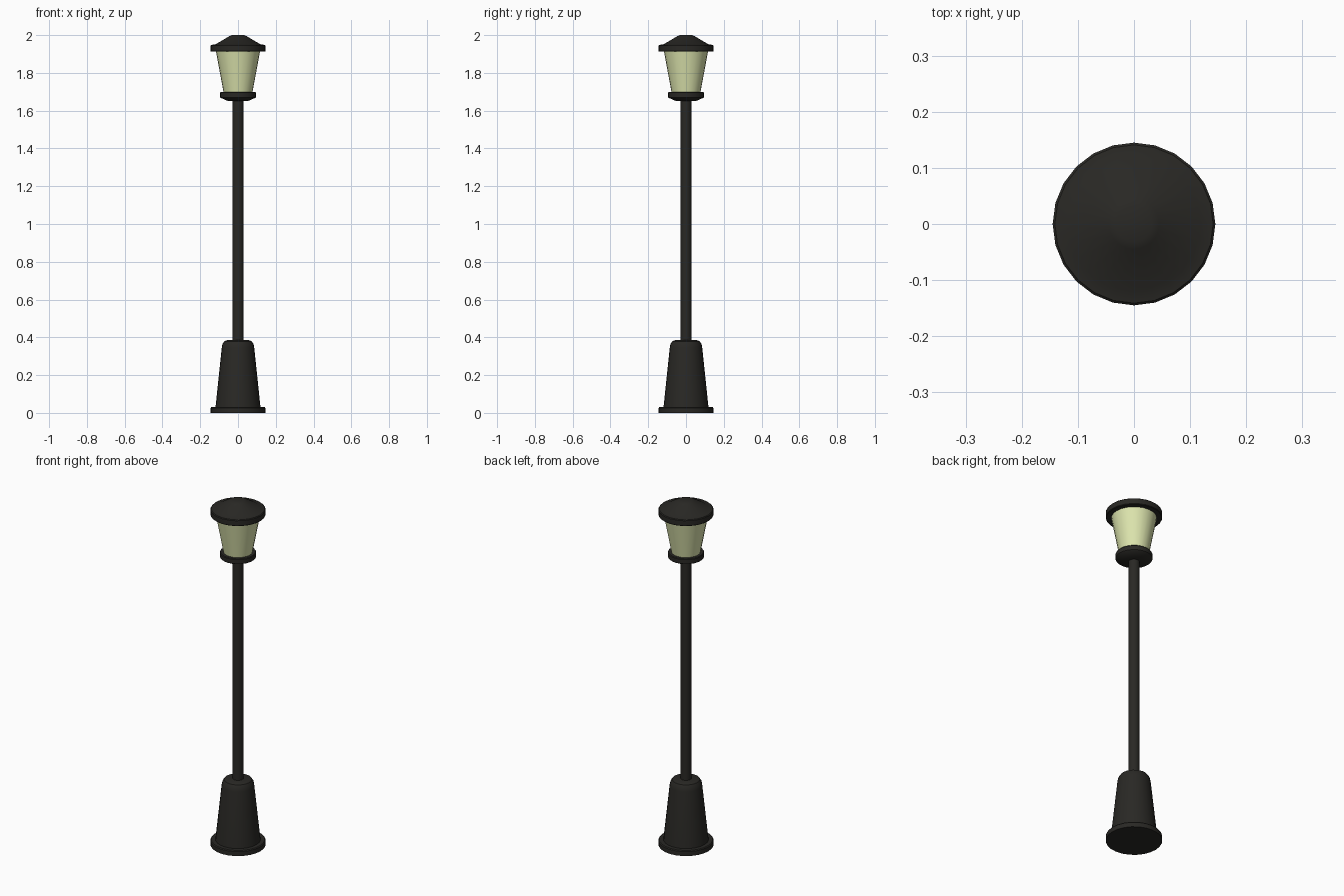
import bpy, bmesh, math

if "Cube" in bpy.data.objects:
    bpy.data.objects.remove(bpy.data.objects["Cube"])

SIDES = 24

def material(name, color):
    m = bpy.data.materials.new(name)
    m.diffuse_color = color
    m.use_nodes = True
    m.node_tree.nodes["Principled BSDF"].inputs["Base Color"].default_value = m.diffuse_color
    return m

iron = material("dark_iron", (0.022, 0.021, 0.018, 1))
glass = material("pale_glass", (0.72, 0.78, 0.42, 1))

def lathe(name, profile, mat):
    """Spin a (radius, height) profile around z and cap both ends."""
    bm = bmesh.new()
    rings = []
    for r, z in profile:
        rings.append([bm.verts.new((r * math.cos(2 * math.pi * i / SIDES),
                                    r * math.sin(2 * math.pi * i / SIDES), z))
                      for i in range(SIDES)])
    for a, b in zip(rings, rings[1:]):
        for i in range(SIDES):
            j = (i + 1) % SIDES
            bm.faces.new((a[i], a[j], b[j], b[i]))
    bm.faces.new(rings[0][::-1])
    bm.faces.new(rings[-1])
    mesh = bpy.data.meshes.new(name)
    bm.to_mesh(mesh)
    bm.free()
    mesh.materials.append(mat)
    ob = bpy.data.objects.new(name, mesh)
    bpy.context.collection.objects.link(ob)
    bpy.ops.object.select_all(action='DESELECT')
    ob.select_set(True)
    bpy.context.view_layer.objects.active = ob
    bpy.ops.object.shade_smooth_by_angle(angle=math.radians(32))
    return ob

# Foot plate and tapered pedestal with a rounded shoulder
lathe("foot_plate", [(0.145, 0), (0.145, 0.026), (0.141, 0.031)], iron)
lathe("pedestal", [(0.119, 0.03), (0.086, 0.345), (0.082, 0.365),
                   (0.073, 0.379), (0.058, 0.385)], iron)

# Pole
lathe("pole", [(0.029, 0.38), (0.029, 1.66)], iron)

# Lantern: holder, glass, roof
lathe("lantern_holder", [(0.055, 1.652), (0.092, 1.668), (0.095, 1.671),
                         (0.095, 1.695), (0.092, 1.699)], iron)
lathe("lantern_glass", [(0.076, 1.695), (0.117, 1.915)], glass)
lathe("lantern_roof", [(0.142, 1.912), (0.145, 1.915), (0.145, 1.944),
                       (0.141, 1.948), (0.119, 1.951), (0.045, 1.995),
                       (0.032, 2.0)], iron)
